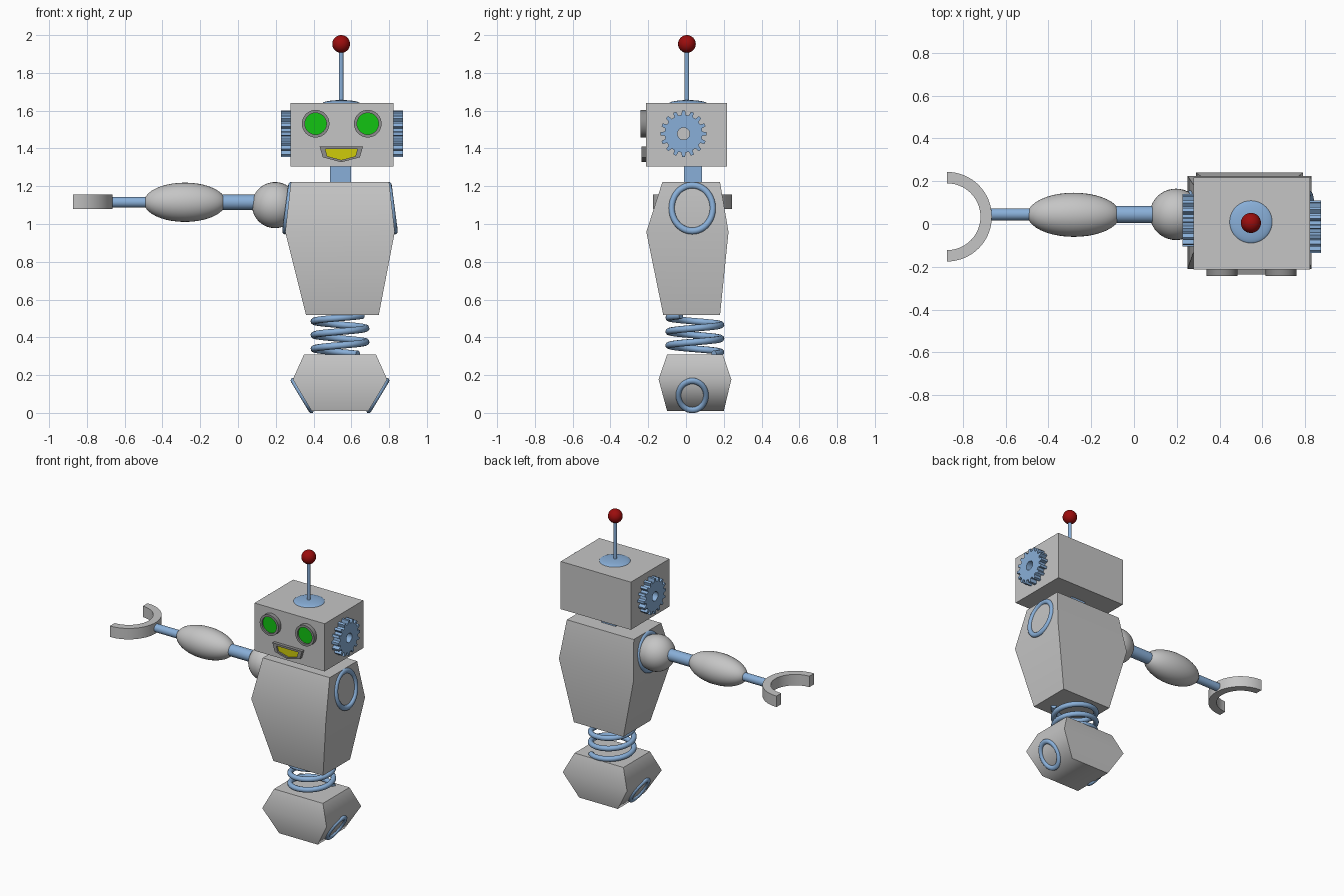
import bpy, bmesh, math
from mathutils import Vector

if "Cube" in bpy.data.objects:
    bpy.data.objects.remove(bpy.data.objects["Cube"])

CX, CY = 0.54, 0.037      # body axis
ARM_Y, ARM_Z = 0.045, 1.115


def material(name, rgb):
    m = bpy.data.materials.new(name)
    m.diffuse_color = (*rgb, 1)
    m.use_nodes = True
    m.node_tree.nodes["Principled BSDF"].inputs["Base Color"].default_value = m.diffuse_color
    return m


GREY = material("light_grey", (0.56, 0.56, 0.56))
DARK = material("mid_grey", (0.27, 0.27, 0.27))
BLUE = material("steel_blue", (0.25, 0.43, 0.69))
RED = material("red", (0.33, 0.004, 0.004))
GREEN = material("green", (0.006, 0.55, 0.006))
YELLOW = material("yellow", (0.62, 0.6, 0.003))


def finish(ob, name, mat, angle=30):
    ob.name = name
    ob.data.materials.clear()
    ob.data.materials.append(mat)
    bpy.ops.object.select_all(action='DESELECT')
    ob.select_set(True)
    bpy.context.view_layer.objects.active = ob
    bpy.ops.object.shade_smooth_by_angle(angle=math.radians(angle))
    return ob


def from_bmesh(bm, name, mat, angle=30):
    bmesh.ops.recalc_face_normals(bm, faces=bm.faces)
    me = bpy.data.meshes.new(name)
    bm.to_mesh(me)
    bm.free()
    ob = bpy.data.objects.new(name, me)
    bpy.context.collection.objects.link(ob)
    return finish(ob, name, mat, angle)


def loft(name, levels, mat, angle=30):
    """Stack of rectangles (z, x0, x1, y0, y1) skinned into a closed solid."""
    bm = bmesh.new()
    rows = [[bm.verts.new(p) for p in ((x0, y0, z), (x1, y0, z), (x1, y1, z), (x0, y1, z))]
            for z, x0, x1, y0, y1 in levels]
    for a, b in zip(rows, rows[1:]):
        for i in range(4):
            j = (i + 1) % 4
            bm.faces.new((a[i], a[j], b[j], b[i]))
    bm.faces.new(rows[0])
    bm.faces.new(rows[-1])
    return from_bmesh(bm, name, mat, angle)


def band(name, inner, outer, place, h0, h1, mat, closed=True):
    """Solid strip between two 2D outlines, from height h0 to h1."""
    bm = bmesh.new()
    secs = [[bm.verts.new(place(*p, h)) for p, h in ((i, h0), (o, h0), (o, h1), (i, h1))]
            for i, o in zip(inner, outer)]
    n = len(secs)
    for k in range(n if closed else n - 1):
        a, b = secs[k], secs[(k + 1) % n]
        for i in range(4):
            j = (i + 1) % 4
            bm.faces.new((a[i], a[j], b[j], b[i]))
    if not closed:
        bm.faces.new(secs[0])
        bm.faces.new(secs[-1])
    return from_bmesh(bm, name, mat)


def plate(name, pts, place, h0, h1, mat):
    bm = bmesh.new()
    lo, hi = ([bm.verts.new(place(*p, h)) for p in pts] for h in (h0, h1))
    bm.faces.new(lo)
    bm.faces.new(hi)
    for i in range(len(pts)):
        j = (i + 1) % len(pts)
        bm.faces.new((lo[i], lo[j], hi[j], hi[i]))
    return from_bmesh(bm, name, mat)


def arc(r, n, a0=0.0, a1=math.tau, ends=False):
    m = n - 1 if ends else n
    return [(r * math.cos(a0 + (a1 - a0) * i / m), r * math.sin(a0 + (a1 - a0) * i / m))
            for i in range(n)]


def rod(name, a, b, r, mat):
    a, b = Vector(a), Vector(b)
    bpy.ops.mesh.primitive_cylinder_add(vertices=24, radius=r, depth=(b - a).length,
                                        location=(a + b) / 2)
    ob = bpy.context.object
    ob.rotation_euler = (b - a).to_track_quat('Z', 'Y').to_euler()
    return finish(ob, name, mat)


def ball(name, loc, size, mat):
    bpy.ops.mesh.primitive_uv_sphere_add(segments=32, ring_count=20, radius=1, location=loc,
                                         rotation=(0, math.pi / 2, 0))
    ob = bpy.context.object
    ob.scale = (size[2], size[1], size[0])
    return finish(ob, name, mat, 60)


def ring(name, side, dx, z, tilt, r_slope, r_y, minor):
    bpy.ops.mesh.primitive_torus_add(major_segments=40, minor_segments=12, major_radius=r_y,
                                     minor_radius=minor, location=(CX + side * dx, CY - 0.004, z),
                                     rotation=(0, side * math.radians(tilt), 0))
    ob = bpy.context.object
    ob.scale.x = r_slope / r_y
    return finish(ob, name, BLUE, 60)


# Body blocks
loft("base", [(0.01, 0.39, 0.69, -0.10, 0.20), (0.177, 0.29, 0.79, -0.145, 0.24),
              (0.31, 0.35, 0.73, -0.10, 0.195)], GREY, 60)
loft("torso", [(0.517, 0.36, 0.745, -0.12, 0.18), (0.958, 0.25, 0.83, -0.21, 0.225),
               (1.222, 0.28, 0.80, -0.125, 0.18)], GREY)
loft("neck", [(1.21, 0.487, 0.597, -0.01, 0.085), (1.32, 0.487, 0.597, -0.01, 0.085)], BLUE)
loft("head", [(1.305, 0.277, 0.822, -0.212, 0.217), (1.64, 0.277, 0.822, -0.212, 0.217)], GREY)

# Rings around the shoulder and base joints
for side, tag in ((-1, "left"), (1, "right")):
    ring(tag + "_shoulder_ring", side, 0.274, 1.084, 82.5, 0.122, 0.109, 0.016)
    ring(tag + "_base_ring", side, 0.20, 0.092, 121, 0.09, 0.073, 0.014)

# Waist spring
curve = bpy.data.curves.new("waist_spring", 'CURVE')
curve.dimensions = '3D'
curve.bevel_depth = 0.018
curve.bevel_resolution = 3
curve.use_fill_caps = True
sp = curve.splines.new('POLY')
N = 110
sp.points.add(N - 1)
for i, p in enumerate(sp.points):
    z = 0.312 + 0.203 * i / (N - 1)
    a = math.pi + (z - 0.485) / 0.073 * math.tau
    p.co = (CX + 0.138 * math.cos(a), 0.047 + 0.138 * math.sin(a), z, 1)
sp.use_smooth = True
spring = bpy.data.objects.new("waist_spring", curve)
bpy.context.collection.objects.link(spring)
curve.materials.append(BLUE)

# Antenna
ball("antenna_dome", (0.546, 0.01, 1.638), (0.1, 0.1, 0.018), BLUE)
rod("antenna_rod", (0.546, 0.005, 1.64), (0.546, 0.005, 1.94), 0.012, BLUE)
ball("antenna_ball", (0.546, 0.005, 1.953), (0.047, 0.047, 0.047), RED)

# Ear gears
TEETH = 16
gear_out, gear_in = [], []
for t in range(TEETH):
    for f, r in ((-0.29, 0.1), (-0.17, 0.123), (0.17, 0.123), (0.29, 0.1)):
        a = math.tau * (t + f) / TEETH
        gear_out.append((r * math.cos(a), r * math.sin(a)))
        gear_in.append((0.032 * math.cos(a), 0.032 * math.sin(a)))
for tag, x0, x1, gy in (("left", 0.227, 0.28, 0.018), ("right", 0.82, 0.873, -0.013)):
    band(tag + "_ear_gear", gear_in, gear_out,
         lambda u, v, h, gy=gy: (h, gy + u, 1.478 + v), x0, x1, BLUE)

# Eyes: raised rim with a sunken lens
for tag, ex in (("left", 0.411), ("right", 0.687)):
    def face(u, v, h, ex=ex):
        return (ex + u, -h, 1.531 + v)
    band(tag + "_eye_rim", arc(0.057, 32), arc(0.073, 32), face, 0.2, 0.242, DARK)
    plate(tag + "_eye_lens", arc(0.058, 32), face, 0.2, 0.23, GREEN)

# Mouth: raised frame with a sunken panel
def front(u, v, h):
    return (0.547 + u, -h, v)


lip_out = [(-0.115, 1.411), (0.115, 1.411), (0.098, 1.353), (0, 1.327), (-0.098, 1.353)]
lip_in = [(-0.085, 1.397), (0.085, 1.397), (0.075, 1.359), (0, 1.339), (-0.075, 1.359)]
band("mouth_frame", lip_in, lip_out, front, 0.2, 0.235, DARK)
plate("mouth_panel", lip_in, front, 0.2, 0.224, YELLOW)

# Outstretched arm
ball("shoulder", (0.196, ARM_Y, 1.1), (0.122, 0.12, 0.122), GREY)
rod("upper_arm_rod", (0.15, ARM_Y, ARM_Z), (-0.12, ARM_Y, ARM_Z), 0.04, BLUE)
ball("forearm", (-0.281, ARM_Y - 0.002, ARM_Z), (0.217, 0.103, 0.104), GREY)
rod("wrist_rod", (-0.44, ARM_Y, ARM_Z), (-0.675, ARM_Y, ARM_Z), 0.028, BLUE)

# Open claw: half ring facing outward
Q = math.pi / 2
band("claw", arc(0.156, 33, -Q, Q, True), arc(0.209, 33, -Q, Q, True),
     lambda u, v, h: (-0.873 + u, 0.034 + v, h), 1.08, 1.157, GREY, closed=False)
